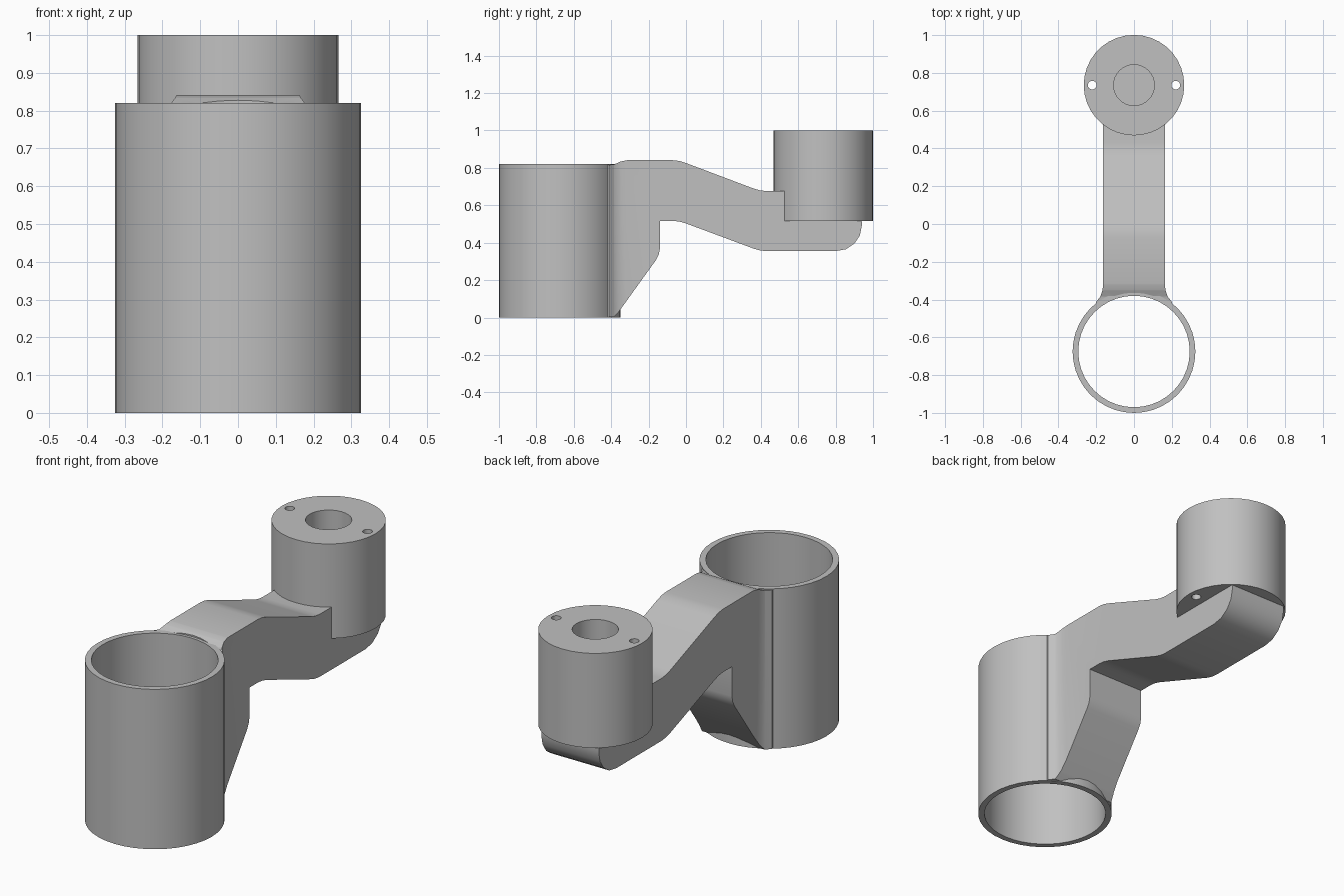
import bpy
import bmesh

cube = bpy.data.objects.get("Cube")
if cube:
    bpy.data.objects.remove(cube, do_unlink=True)

grey = bpy.data.materials.new("plain_grey")
grey.use_nodes = True
colour = (0.53, 0.53, 0.53, 1)
grey.diffuse_color = colour
grey.node_tree.nodes["Principled BSDF"].inputs["Base Color"].default_value = colour

RING_Y, BOSS_Y = -0.675, 0.735


def cylinder(name, radius, x, y, bottom, top, sides=36):
    bpy.ops.mesh.primitive_cylinder_add(
        vertices=sides, radius=radius, depth=top - bottom,
        location=(x, y, (bottom + top) / 2))
    obj = bpy.context.object
    obj.name = name
    obj.data.materials.append(grey)
    return obj


def prism(name, outline, start, shift):
    """Extrude a closed outline; start maps each point into space."""
    bm = bmesh.new()
    face = bm.faces.new([bm.verts.new(start(a, b)) for a, b in outline])
    extruded = bmesh.ops.extrude_face_region(bm, geom=[face])["geom"]
    moved = [g for g in extruded if isinstance(g, bmesh.types.BMVert)]
    bmesh.ops.translate(bm, verts=moved, vec=shift)
    bmesh.ops.recalc_face_normals(bm, faces=bm.faces)
    mesh = bpy.data.meshes.new(name)
    bm.to_mesh(mesh)
    bm.free()
    mesh.materials.append(grey)
    obj = bpy.data.objects.new(name, mesh)
    bpy.context.collection.objects.link(obj)
    return obj


def boolean(obj, tool, operation="DIFFERENCE"):
    bpy.context.view_layer.objects.active = obj
    mod = obj.modifiers.new("cut", "BOOLEAN")
    mod.operation, mod.object, mod.solver = operation, tool, "EXACT"
    bpy.ops.object.modifier_apply(modifier=mod.name)
    bpy.data.objects.remove(tool, do_unlink=True)


# Open clamp ring
ring = cylinder("clamp_ring", 0.325, 0, RING_Y, 0, 0.82, 40)
boolean(ring, cylinder("ring_bore", 0.295, 0, RING_Y, -0.1, 1, 40))

# Raised boss with a blind bore and two through pin holes
boss = cylinder("boss", 0.266, 0, BOSS_Y, 0.515, 1)
boolean(boss, cylinder("boss_bore", 0.108, 0, BOSS_Y, 0.54, 1.1, 32))
for side in (-1, 1):
    boolean(boss, cylinder("pin_hole", 0.023, side * 0.221, BOSS_Y, 0.4, 1.1, 16))

# Cranked arm: side outline (y, z)
side_outline = [
    (-0.5, 0.81), (-0.385, 0.818), (-0.35, 0.834), (-0.315, 0.841),
    (-0.07, 0.841), (-0.035, 0.837), (0, 0.826),
    (0.36, 0.69), (0.395, 0.68), (0.43, 0.676), (0.6, 0.676),
    (0.6, 0.53), (0.925, 0.53), (0.94, 0.514),
    (0.94, 0.49), (0.93, 0.44), (0.9, 0.395), (0.855, 0.365), (0.8, 0.355),
    (0.43, 0.355), (0.395, 0.359), (0.36, 0.369),
    (0, 0.503), (-0.035, 0.513), (-0.07, 0.517), (-0.14, 0.517),
    (-0.14, 0.365), (-0.146, 0.335), (-0.16, 0.308),
    (-0.36, 0.03), (-0.385, 0.002), (-0.5, 0.002)]
arm = prism("arm", side_outline, lambda y, z: (-0.3, y, z), (0.6, 0, 0))

# Plan outline of the arm, flaring into the ring
half = [(0.163, 1), (0.163, -0.32), (0.167, -0.352), (0.178, -0.384),
        (0.2, -0.412), (0.2, -0.44)]
plan = half + [(-x, y) for x, y in reversed(half)]
boolean(arm, prism("arm_plan", plan, lambda x, y: (x, y, -0.2), (0, 0, 1.4)), "INTERSECT")
boolean(arm, cylinder("arm_cutter", 0.311, 0, RING_Y, -0.1, 1, 40))

# Smooth the curved walls, keep edges sharp
for obj in (ring, boss, arm):
    bpy.ops.object.select_all(action="DESELECT")
    obj.select_set(True)
    bpy.context.view_layer.objects.active = obj
    bpy.ops.object.shade_smooth_by_angle()
